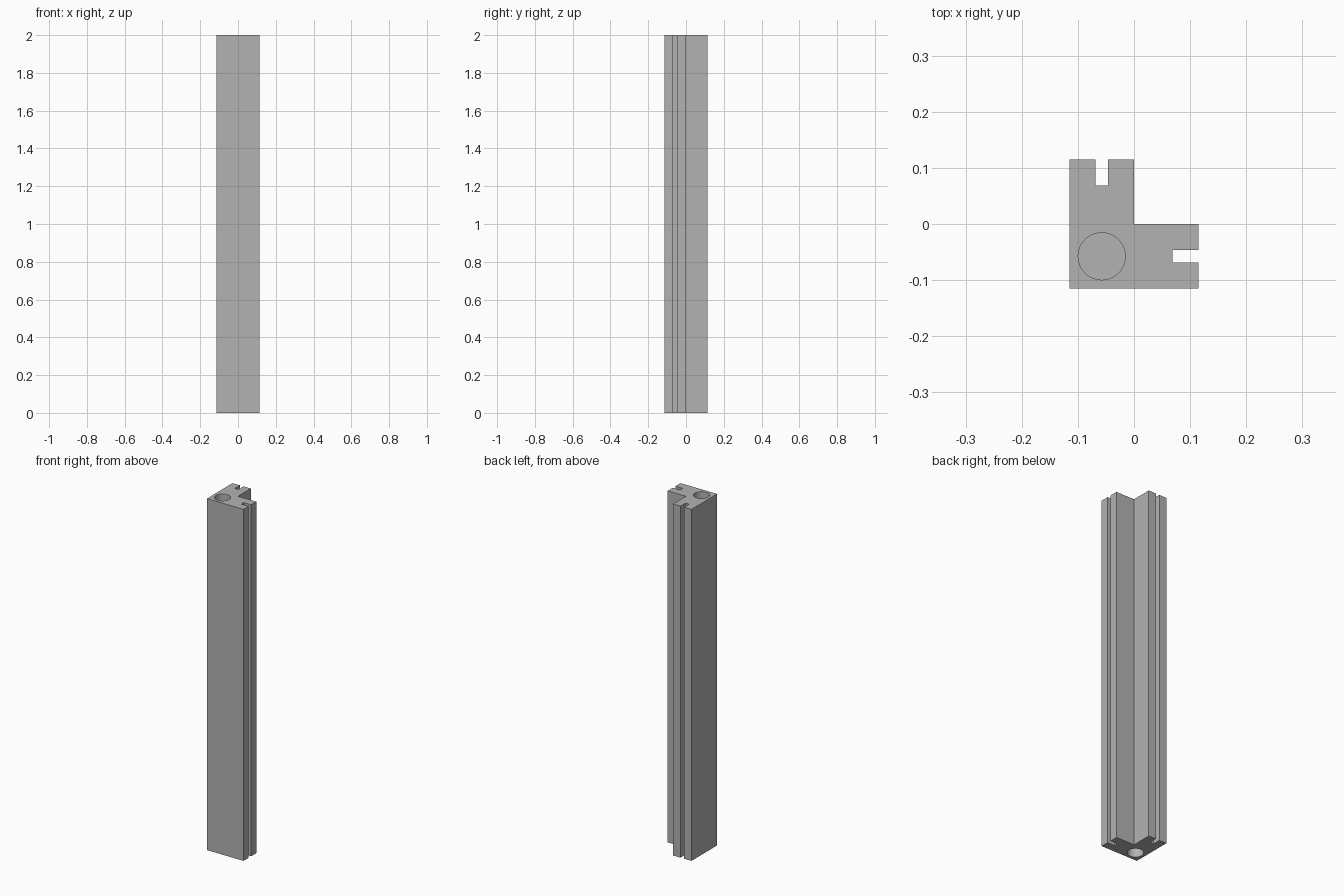
import bpy
import bmesh

HEIGHT = 2.0
EDGE = 0.115         # half of the overall width
GROOVE_FLOOR = 0.069
GROOVE_NEAR, GROOVE_FAR = -0.046, -0.069
HOLE_CENTRE = -0.0575
HOLE_RADIUS = 0.042
HOLE_DEPTH = 0.2

cube = bpy.data.objects.get("Cube")
if cube:
    bpy.data.objects.remove(cube, do_unlink=True)

grey = bpy.data.materials.new("plain grey")
grey.use_nodes = True
colour = (0.45, 0.45, 0.45, 1.0)
grey.diffuse_color = colour
grey.node_tree.nodes["Principled BSDF"].inputs["Base Color"].default_value = colour


def add_object(name, bm):
    bmesh.ops.recalc_face_normals(bm, faces=bm.faces)
    mesh = bpy.data.meshes.new(name)
    bm.to_mesh(mesh)
    bm.free()
    mesh.materials.append(grey)
    obj = bpy.data.objects.new(name, mesh)
    bpy.context.collection.objects.link(obj)
    return obj


# L-shaped post: one grooved arm, mirrored across the diagonal for the other
arm = [(EDGE, -EDGE), (EDGE, GROOVE_FAR), (GROOVE_FLOOR, GROOVE_FAR),
       (GROOVE_FLOOR, GROOVE_NEAR), (EDGE, GROOVE_NEAR), (EDGE, 0)]
profile = [(-EDGE, -EDGE)] + arm + [(0, 0)] + [(y, x) for x, y in reversed(arm)]
bm = bmesh.new()
base = bm.faces.new([bm.verts.new((x, y, 0)) for x, y in profile])
extruded = bmesh.ops.extrude_face_region(bm, geom=[base], use_keep_orig=True)
top_verts = [g for g in extruded["geom"] if isinstance(g, bmesh.types.BMVert)]
bmesh.ops.translate(bm, verts=top_verts, vec=(0, 0, HEIGHT))
post = add_object("corner_post", bm)

# Blind round holes in the two ends
for end, z in (("bottom", 0), ("top", HEIGHT)):
    bm = bmesh.new()
    bmesh.ops.create_cone(bm, cap_ends=True, segments=48, radius1=HOLE_RADIUS,
                          radius2=HOLE_RADIUS, depth=HOLE_DEPTH * 2)
    bmesh.ops.translate(bm, verts=bm.verts, vec=(HOLE_CENTRE, HOLE_CENTRE, z))
    cutter = add_object(end + "_hole_cutter", bm)
    cutter.hide_render = True
    cut = post.modifiers.new(end + "_hole", "BOOLEAN")
    cut.operation = "DIFFERENCE"
    cut.solver = "EXACT"
    cut.object = cutter
    bpy.context.view_layer.objects.active = post
    bpy.ops.object.modifier_apply(modifier=cut.name)
    bpy.data.objects.remove(cutter, do_unlink=True)

# Smooth hole walls, crisp post edges
bpy.ops.object.select_all(action="DESELECT")
post.select_set(True)
bpy.context.view_layer.objects.active = post
bpy.ops.object.shade_smooth_by_angle()
